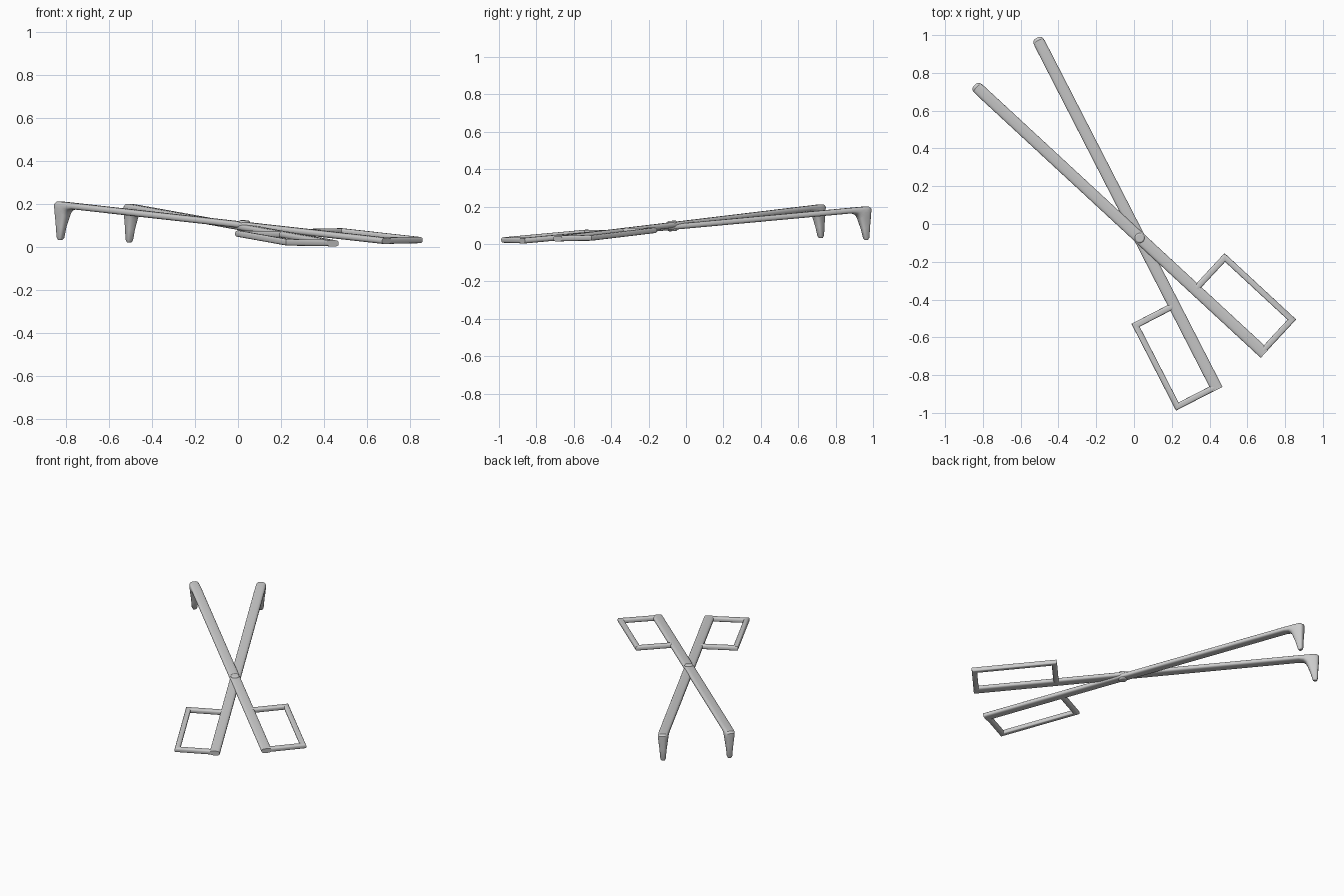
import bpy, bmesh
from math import radians, cos, sin, pi
from mathutils import Matrix, Vector

if "Cube" in bpy.data.objects:
    bpy.data.objects.remove(bpy.data.objects["Cube"])

SIDES = 20
PIVOT = (0.029, -0.073)
THICK = 0.015      # half thickness of the bars
WIDE = 0.031       # half width of the arms


def se(v, power):
    return (abs(v) ** power) * (1 if v >= 0 else -1)


def finish(obj, angle=35):
    bpy.ops.object.select_all(action='DESELECT')
    obj.select_set(True)
    bpy.context.view_layer.objects.active = obj
    bpy.ops.object.shade_smooth_by_angle(angle=radians(angle))


def loft(name, rings, matrix):
    """Skin rounded sections; each ring is (edge point, opposite edge point, half vector)."""
    bm = bmesh.new()
    loops = []
    for p, q, half in rings:
        p, q, half = Vector(p), Vector(q), Vector(half)
        mid, arm = (p + q) / 2, (p - q) / 2
        loop = []
        for i in range(SIDES):
            a = 2 * pi * (i + 0.5) / SIDES
            loop.append(bm.verts.new(mid + arm * se(cos(a), 0.65) + half * se(sin(a), 0.65)))
        loops.append(loop)
    for a, b in zip(loops, loops[1:]):
        for i in range(SIDES):
            j = (i + 1) % SIDES
            bm.faces.new((a[i], a[j], b[j], b[i]))
    bm.faces.new(loops[0])
    bm.faces.new(loops[-1])
    bm.transform(matrix)
    bmesh.ops.recalc_face_normals(bm, faces=bm.faces)
    mesh = bpy.data.meshes.new(name)
    bm.to_mesh(mesh)
    bm.free()
    obj = bpy.data.objects.new(name, mesh)
    bpy.context.collection.objects.link(obj)
    finish(obj)


# Arm and its bent prong: outer (y, z), inner (y, z), half width
arm_profile = [
    ((-0.905, THICK), (-0.905, -THICK), WIDE),
    ((1.070, THICK), (1.070, -THICK), WIDE),
    ((1.145, THICK), (1.095, -0.020), WIDE),
    ((1.180, 0.014), (1.110, -0.033), WIDE),
    ((1.194, 0.003), (1.117, -0.050), 0.030),
    ((1.191, -0.025), (1.123, -0.070), 0.027),
    ((1.182, -0.085), (1.133, -0.105), 0.021),
    ((1.173, -0.152), (1.142, -0.154), 0.016),
    ((1.166, -0.164), (1.149, -0.164), 0.010),
]
arm_rings = [((0, *o), (0, *i), (w, 0, 0)) for o, i, w in arm_profile]

# Rectangular grip: outer and inner corners of the frame
grip_corners = [
    ((0.005, -0.387), (0.005, -0.420)),
    ((0.246, -0.387), (0.214, -0.420)),
    ((0.246, -0.905), (0.214, -0.873)),
    ((0.005, -0.905), (0.005, -0.873)),
]
grip_rings = [((*o, 0), (*i, 0), (0, 0, THICK)) for o, i in grip_corners]

# Two mirrored halves crossing at the pivot
tilt = Matrix.Rotation(radians(37.2), 4, 'Z') @ Matrix.Rotation(radians(4.75), 4, 'X')
spread = Matrix.Rotation(radians(10), 4, 'Z')
for side, flip, height in (("upper", 1, 0.102), ("lower", -1, 0.091)):
    m = (Matrix.Translation((*PIVOT, height)) @ tilt
         @ Matrix.Diagonal((flip, 1, 1, 1)) @ spread)
    loft(side + "_arm", arm_rings, m)
    loft(side + "_grip", grip_rings, m)

# Pivot rivet
bpy.ops.mesh.primitive_cylinder_add(vertices=32, radius=0.026, depth=0.054)
rivet = bpy.context.object
rivet.name = "pivot_rivet"
rivet.matrix_world = Matrix.Translation((*PIVOT, 0.0965)) @ tilt
bevel = rivet.modifiers.new("rounded_rim", 'BEVEL')
bevel.width = 0.007
bevel.segments = 3
finish(rivet)
